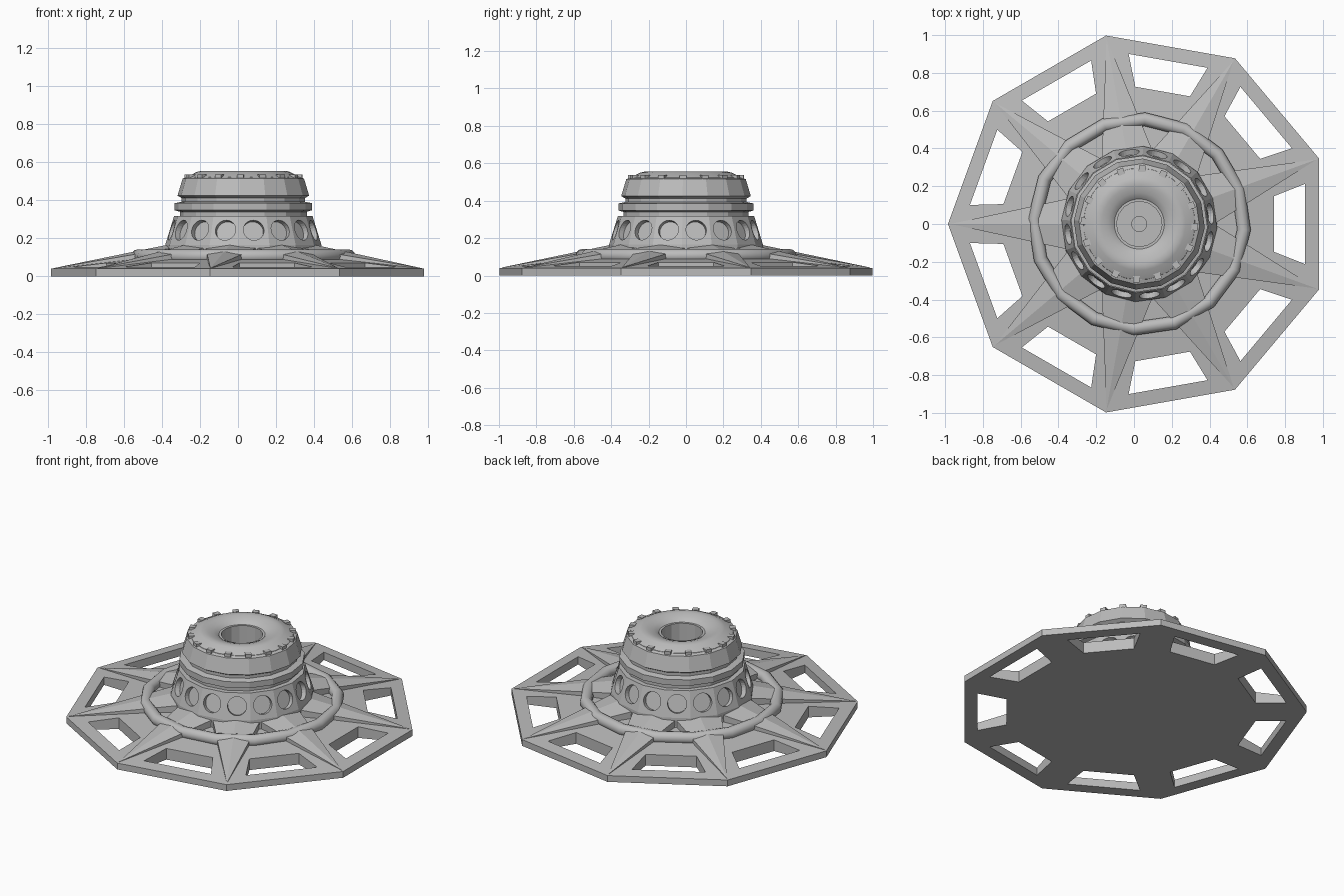
import bpy, bmesh, math
from mathutils import Matrix, Vector

CX = 0.028                      # common axis of all round parts
R9 = 1.013                      # corner radius of the nine-sided plate
PHASE = math.radians(-3)        # turn of the sixteen-sided tower

cube = bpy.data.objects.get("Cube")
if cube:
    bpy.data.objects.remove(cube, do_unlink=True)

grey = bpy.data.materials.new("plain_grey")
grey.use_nodes = True
grey.diffuse_color = (0.5, 0.5, 0.5, 1)
grey.node_tree.nodes["Principled BSDF"].inputs["Base Color"].default_value = (0.5, 0.5, 0.5, 1)


def finish(name, bm, smooth=None):
    """Turn a bmesh into an object, optionally smooth below an angle."""
    bmesh.ops.recalc_face_normals(bm, faces=bm.faces)
    mesh = bpy.data.meshes.new(name)
    bm.to_mesh(mesh)
    bm.free()
    mesh.materials.append(grey)
    obj = bpy.data.objects.new(name, mesh)
    obj.location.x = CX
    bpy.context.collection.objects.link(obj)
    if smooth:
        bpy.ops.object.select_all(action='DESELECT')
        obj.select_set(True)
        bpy.context.view_layer.objects.active = obj
        bpy.ops.object.shade_smooth_by_angle(angle=math.radians(smooth))
    return obj


def lathe(profile, sides, phase=0.0, closed=False):
    """Revolve (radius, height) points; open profiles get end caps."""
    bm = bmesh.new()
    rings = []
    for r, z in profile:
        angles = [phase + math.tau * i / sides for i in range(sides)]
        rings.append([bm.verts.new((r * math.cos(a), r * math.sin(a), z)) for a in angles])
    pairs = list(zip(rings, rings[1:]))
    if closed:
        pairs.append((rings[-1], rings[0]))
    else:
        bm.faces.new(rings[0])
        bm.faces.new(rings[-1])
    for low, high in pairs:
        for i in range(sides):
            j = (i + 1) % sides
            bm.faces.new((low[i], low[j], high[j], high[i]))
    return bm


def cut(obj, cutter):
    """Subtract the cutter, keep the result and drop the cutter."""
    cutter.hide_render = True
    mod = obj.modifiers.new("cut", 'BOOLEAN')
    mod.object = cutter
    mod.solver = 'EXACT'
    bpy.context.view_layer.update()
    result = obj.evaluated_get(bpy.context.evaluated_depsgraph_get())
    mesh = bpy.data.meshes.new_from_object(result)
    obj.modifiers.clear()
    obj.data = mesh
    bpy.data.objects.remove(cutter, do_unlink=True)


def around(count, phase=0.0):
    return [phase + math.tau * i / count for i in range(count)]


# Nine-sided sloping base plate
base = finish("base_plate", lathe(
    [(R9, 0), (R9, 0.04), (0.6, 0.09), (0.38, 0.11)], 9, math.pi / 9))

# Trapezoid openings, one behind each edge of the plate
bm = bmesh.new()
for a in around(9):
    turn = Matrix.Rotation(a, 3, 'Z')
    loops = []
    for z in (-0.1, 0.3):
        outline = [(0.877, -0.212), (0.877, 0.212), (0.712, 0.147), (0.712, -0.147)]
        loops.append([bm.verts.new(turn @ Vector((x, y, z))) for x, y in outline])
    low, high = loops
    bm.faces.new(low)
    bm.faces.new(high)
    for i in range(4):
        j = (i + 1) % 4
        bm.faces.new((low[i], low[j], high[j], high[i]))
cut(base, finish("opening_cutter", bm))

# Raised ridged arms running from each corner up to the tower
bm = bmesh.new()
for a in around(9, math.pi / 9):
    turn = Matrix.Rotation(a, 3, 'Z')
    tip, tip_low, left, ridge, right, left_low, right_low = [
        bm.verts.new(turn @ Vector(p)) for p in (
            (1.0, 0, 0.043), (1.0, 0, 0.025),
            (0.38, 0.134, 0.148), (0.38, 0, 0.17), (0.38, -0.134, 0.148),
            (0.38, 0.134, 0.07), (0.38, -0.134, 0.07))]
    for face in ((tip, left, ridge), (tip, ridge, right),
                 (tip, tip_low, left_low, left), (tip, right, right_low, tip_low),
                 (tip_low, right_low, left_low), (left, left_low, right_low, right, ridge)):
        bm.faces.new(face)
finish("star_arms", bm)

# Rounded ring lying across the arms
tube = [(0.555 + 0.036 * math.cos(t), 0.106 + 0.036 * math.sin(t)) for t in around(12)]
finish("base_ring", lathe(tube, 16, PHASE, closed=True), smooth=40)

# Lower tower band with recessed round windows
band = finish("window_band", lathe(
    [(0.415, 0.1), (0.412, 0.165), (0.365, 0.318)], 16, PHASE))
bm = bmesh.new()
lean = math.radians(17)
for a in around(16, PHASE + math.pi / 16):
    axis = Vector((math.cos(a) * math.cos(lean), math.sin(a) * math.cos(lean), math.sin(lean)))
    spot = Vector((0.381 * math.cos(a), 0.381 * math.sin(a), 0.243)) + axis * 0.02
    place = Matrix.Translation(spot) @ axis.to_track_quat('Z', 'Y').to_matrix().to_4x4()
    bmesh.ops.create_cone(bm, cap_ends=True, segments=24, radius1=0.055,
                          radius2=0.055, depth=0.1, matrix=place)
cut(band, finish("window_cutter", bm))

# Grooved neck and faceted cap, hollow in the middle
finish("grooved_cap", lathe(
    [(0.12, 0.31), (0.335, 0.31), (0.335, 0.34), (0.362, 0.348), (0.362, 0.385),
     (0.325, 0.393), (0.325, 0.412), (0.347, 0.425), (0.32, 0.515), (0.3, 0.522),
     (0.12, 0.522)], 16, PHASE, closed=True))

# Rounded crown dipping into the central hole
finish("crown", lathe(
    [(0.298, 0.515), (0.295, 0.524), (0.245, 0.55), (0.225, 0.555), (0.2, 0.553),
     (0.165, 0.542), (0.14, 0.53), (0.12, 0.508), (0.12, 0.319), (0.28, 0.5)],
    32, PHASE, closed=True), smooth=40)

# Floor and small central disc of the hole
finish("hole_floor", lathe([(0.125, 0.29), (0.125, 0.325)], 32, PHASE))
finish("centre_disc", lathe([(0.042, 0.32), (0.042, 0.335)], 24))

# Small blocks around the crown
bm = bmesh.new()
for a in around(16, PHASE):
    place = (Matrix.Rotation(a, 4, 'Z') @ Matrix.Translation((0.293, 0, 0.522))
             @ Matrix.Diagonal((0.034, 0.036, 0.03, 1)))
    bmesh.ops.create_cube(bm, size=1, matrix=place)
finish("crown_blocks", bm)
